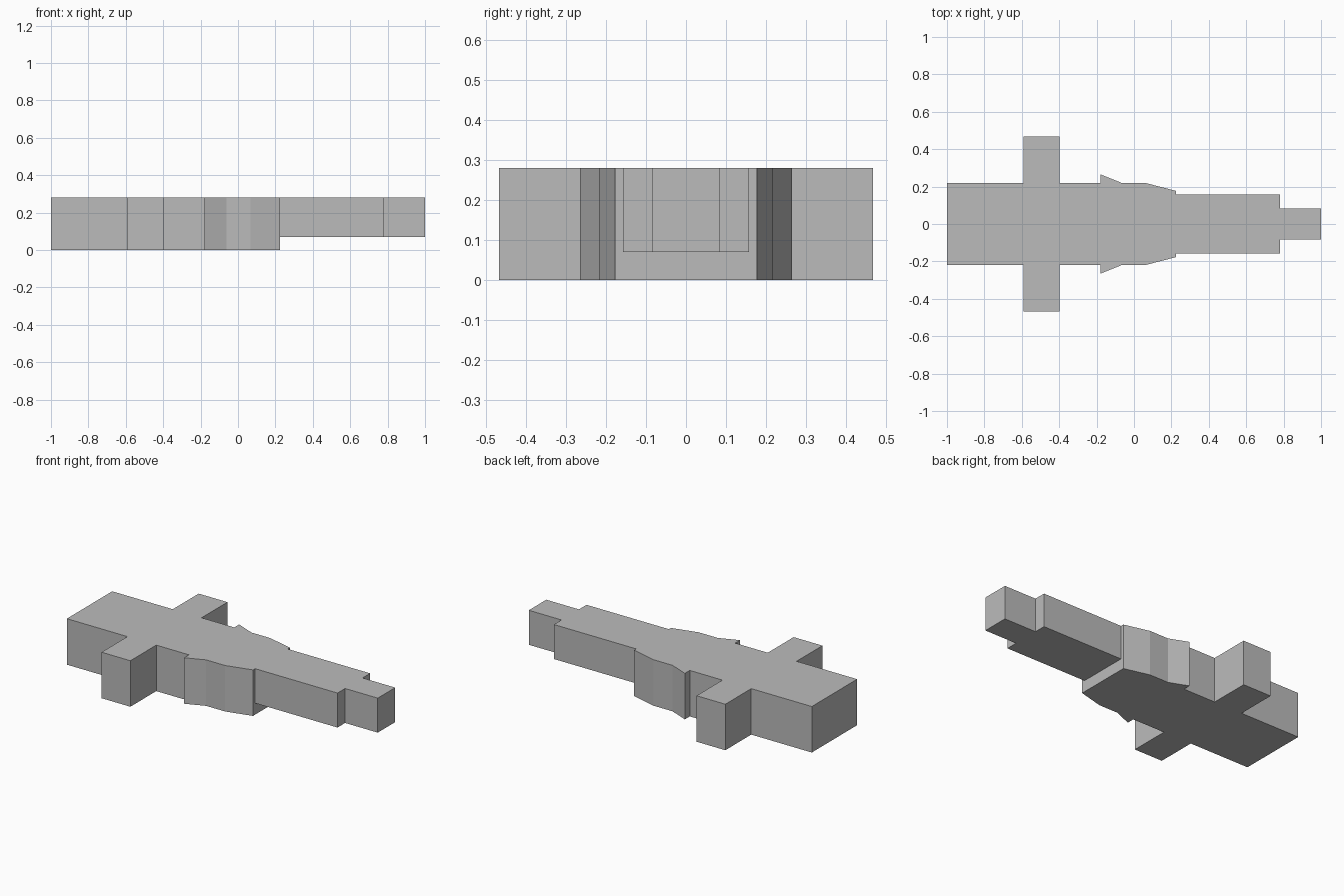
import bpy
import bmesh

cube = bpy.data.objects.get("Cube")
if cube:
    bpy.data.objects.remove(cube, do_unlink=True)

grey = bpy.data.materials.new("plain_grey")
grey.use_nodes = True
colour = (0.5, 0.5, 0.5, 1)
grey.diffuse_color = colour
grey.node_tree.nodes["Principled BSDF"].inputs["Base Color"].default_value = colour

TOP = 0.28


def block(name, x0, x1, half0, half1, base=0.0):
    """Extrude a plan outline, which may taper along x, up to the shared top."""
    bm = bmesh.new()
    outline = [(x0, -half0), (x1, -half1), (x1, half1), (x0, half0)]
    face = bm.faces.new([bm.verts.new((x, y, base)) for x, y in outline])
    up = bmesh.ops.extrude_face_region(bm, geom=[face])["geom"]
    bmesh.ops.translate(bm, vec=(0, 0, TOP - base),
                        verts=[v for v in up if isinstance(v, bmesh.types.BMVert)])
    bmesh.ops.recalc_face_normals(bm, faces=bm.faces)
    mesh = bpy.data.meshes.new(name)
    bm.to_mesh(mesh)
    bm.free()
    mesh.materials.append(grey)
    bpy.context.collection.objects.link(bpy.data.objects.new(name, mesh))


# Thick body and crossbar
block("rear_body", -1.0, -0.592, 0.218, 0.218)
block("crossbar", -0.592, -0.398, 0.467, 0.467)
block("middle_body", -0.398, -0.178, 0.218, 0.218)

# Flared collar narrowing towards the tip
block("collar_flare", -0.178, -0.062, 0.265, 0.218)
block("collar_band", -0.062, 0.066, 0.218, 0.218)
block("collar_taper", 0.066, 0.225, 0.218, 0.177)

# Raised shaft and tip
block("shaft", 0.225, 0.78, 0.157, 0.157, 0.07)
block("tip", 0.78, 1.0, 0.084, 0.084, 0.07)
